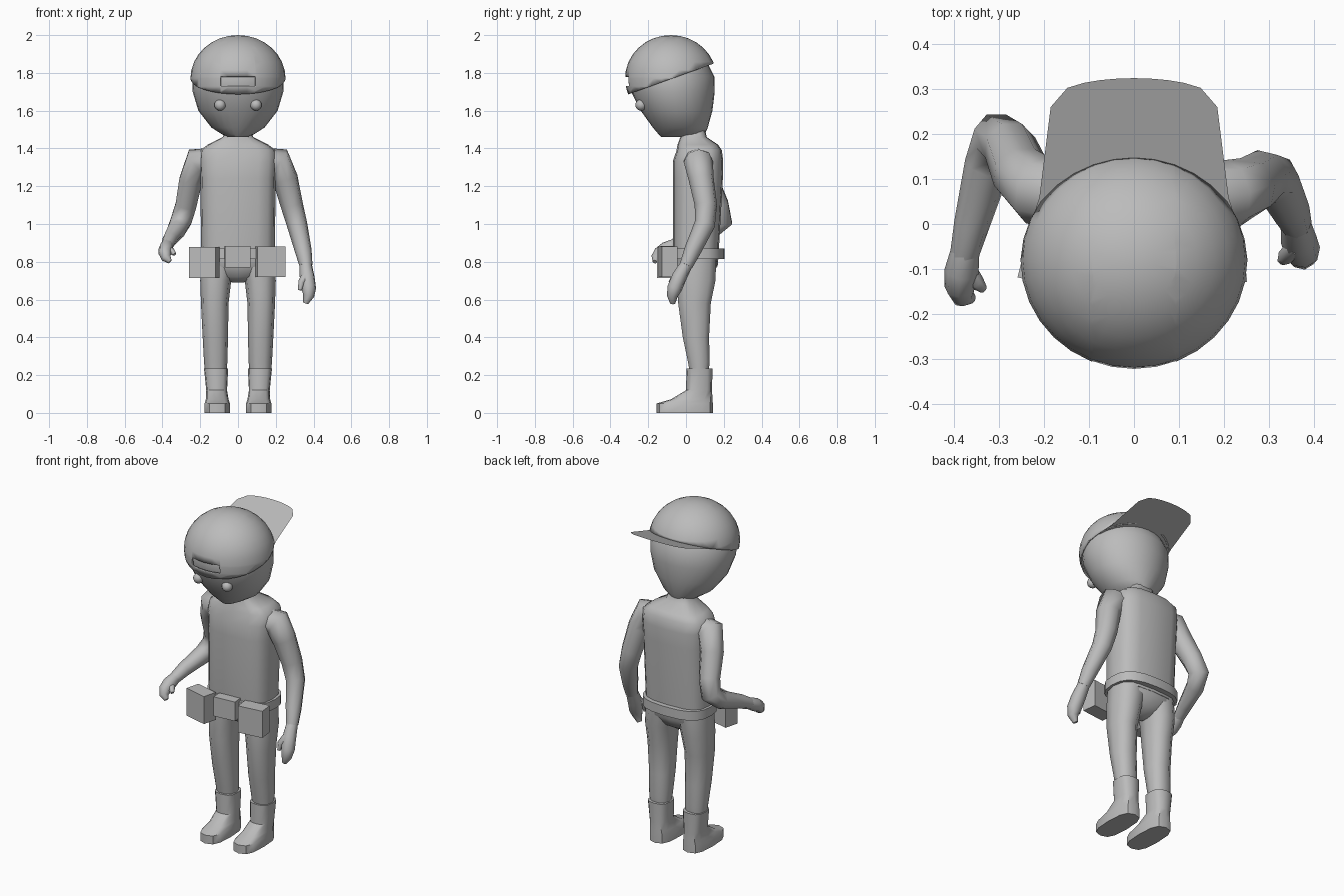
import bpy, bmesh, math
from mathutils import Vector, Matrix

cube = bpy.data.objects.get("Cube")
if cube:
    bpy.data.objects.remove(cube, do_unlink=True)

GREY = (0.5, 0.5, 0.5, 1)
grey = bpy.data.materials.new("plain_grey")
grey.use_nodes = True
grey.diffuse_color = GREY
grey.node_tree.nodes["Principled BSDF"].inputs["Base Color"].default_value = GREY


def finish(name, bm, angle=40):
    bmesh.ops.recalc_face_normals(bm, faces=bm.faces)
    mesh = bpy.data.meshes.new(name)
    bm.to_mesh(mesh)
    bm.free()
    mesh.materials.append(grey)
    obj = bpy.data.objects.new(name, mesh)
    bpy.context.collection.objects.link(obj)
    bpy.ops.object.select_all(action='DESELECT')
    obj.select_set(True)
    bpy.context.view_layer.objects.active = obj
    bpy.ops.object.shade_smooth_by_angle(angle=math.radians(angle))
    return obj


def skin(name, loops, angle=40):
    """Bridge a list of equal point loops and cap both ends."""
    bm = bmesh.new()
    rings = [[bm.verts.new(p) for p in loop] for loop in loops]
    n = len(rings[0])
    for a, b in zip(rings, rings[1:]):
        for i in range(n):
            j = (i + 1) % n
            bm.faces.new((a[i], a[j], b[j], b[i]))
    bm.faces.new(rings[0])
    bm.faces.new(rings[-1])
    return finish(name, bm, angle)


def stack(name, rows, sides=16, power=1.0, angle=40):
    """Loft level rings given as (z, centre x, half width, front y, back y)."""
    def shape(v):
        return math.copysign(abs(v) ** power, v)
    loops = []
    for z, cx, half, front, back in rows:
        loops.append([Vector((cx + half * shape(math.cos(t)),
                              (front + back) / 2 + (back - front) / 2 * shape(math.sin(t)), z))
                      for t in (math.tau * i / sides for i in range(sides))])
    return skin(name, loops, angle)


def limb(name, path, sides=8):
    """Sweep a round section along (x, y, z, radius) points."""
    pts = [Vector(p[:3]) for p in path]
    last = len(pts) - 1
    quat, old, loops = None, None, []
    for i, p in enumerate(pts):
        t = (pts[min(i + 1, last)] - pts[max(i - 1, 0)]).normalized()
        quat = old.rotation_difference(t) @ quat if old else t.to_track_quat('Z', 'Y')
        old = t
        loops.append([p + quat @ Vector((math.cos(a), math.sin(a), 0)) * path[i][3]
                      for a in (math.tau * k / sides for k in range(sides))])
    return skin(name, loops, 60)


def box(name, centre, size, turn=0):
    bm = bmesh.new()
    bmesh.ops.create_cube(bm, size=1, matrix=Matrix.Translation(centre)
                          @ Matrix.Rotation(turn, 4, 'Z') @ Matrix.Diagonal((*size, 1)))
    return finish(name, bm, 30)


# Head tapering to the chin
stack("head", [(1.46, 0, .05, -.13, .05), (1.475, 0, .085, -.145, .1),
               (1.51, 0, .14, -.175, .115), (1.6, 0, .21, -.24, .14),
               (1.7, 0, .24, -.29, .152), (1.78, 0, .242, -.305, .15),
               (1.86, 0, .21, -.27, .11), (1.95, 0, .12, -.18, .03)], 28)
for side, label in ((1, "left"), (-1, "right")):
    bm = bmesh.new()
    bmesh.ops.create_uvsphere(bm, u_segments=12, v_segments=8, radius=.03,
                              matrix=Matrix.Translation((side * .095, -.238, 1.63)))
    finish(label + "_eye", bm)

# Backward cap: tilted dome with an opening above the strap
RIM, SLOPE = Vector((0, -.31, 1.685)), .36
bm = bmesh.new()
bmesh.ops.create_uvsphere(bm, u_segments=32, v_segments=16, radius=1,
                          matrix=Matrix.Translation((0, -.08, 1.77))
                          @ Matrix.Diagonal((.252, .243, .23, 1)))


def slice_mesh(point, normal, clear=False):
    geom = bm.verts[:] + bm.edges[:] + bm.faces[:]
    bmesh.ops.bisect_plane(bm, geom=geom, plane_co=point, plane_no=normal, clear_inner=clear)


slice_mesh(RIM, Vector((0, -SLOPE, 1)), True)
for x in (-.092, .092):
    slice_mesh((x, 0, 0), (1, 0, 0))
for z in (1.73, 1.78):
    slice_mesh((0, 0, z), (0, 0, 1))
hole = [f for f in bm.faces for c in [f.calc_center_median()]
        if abs(c.x) < .092 and 1.73 < c.z < 1.78 and c.y < -.2]
bmesh.ops.delete(bm, geom=hole, context='FACES')
cap = finish("cap_dome", bm)
shell = cap.modifiers.new("thickness", 'SOLIDIFY')
shell.thickness = .008

# Flat brim with a curved outer edge
outline = [(.235, -.02), (.21, .06)]
outline += [(.185 * math.cos(t), .26 + .064 * math.sin(t) ** .8)
            for t in (math.acos(1 - i / 5) for i in range(11))]
outline += [(-.21, .06), (-.235, -.02)]
bm = bmesh.new()
bm.faces.new([bm.verts.new((x, y, RIM.z + SLOPE * (y - RIM.y))) for x, y in outline])
finish("cap_brim", bm)

# Torso with neck, and pelvis
stack("torso", [(.8, 0, .19, -.06, .17), (.88, 0, .195, -.07, .175),
                (1.24, 0, .2, -.07, .195), (1.33, 0, .205, -.07, .197),
                (1.39, 0, .2, -.05, .19), (1.42, 0, .16, -.045, .17),
                (1.46, 0, .08, -.03, .11), (1.5, 0, .07, -.03, .1)], 16, .65, 50)
stack("pelvis", [(.69, 0, .03, .02, .08), (.72, 0, .1, -.03, .13),
                 (.78, 0, .185, -.055, .168), (.86, 0, .19, -.06, .17)], 16, .75, 60)

# Belt and pouches
stack("belt", [(.815, 0, .208, -.085, .203), (.87, 0, .208, -.085, .203)], 20, .75)
box("left_pouch", (.172, -.095, .8), (.15, .085, .16), .12)
box("right_pouch", (-.178, -.095, .797), (.145, .085, .165), -.25)
box("middle_pouch", (-.003, -.1, .827), (.135, .06, .115), .08)

# Legs and boots
for side, label in ((1, "left"), (-1, "right")):
    stack(label + "_leg", [(.2, side * .118, .055, .02, .12), (.27, side * .118, .062, .008, .128),
                           (.4, side * .12, .067, -.02, .125), (.58, side * .123, .073, -.045, .135),
                           (.7, side * .118, .082, -.05, .16), (.82, side * .1, .095, -.05, .165)],
          10, .85, 60)
    stack(label + "_boot", [(0, side * .11, .067, -.155, .142), (.05, side * .11, .067, -.155, .142),
                            (.072, side * .11, .06, -.08, .14), (.12, side * .113, .055, .0, .138),
                            (.235, side * .116, .064, .003, .14)], 12, .7)

# Left arm hanging down, right arm bent back at the elbow
limb("left_arm", [(.12, .06, 1.33, .075), (.215, .065, 1.33, .078), (.25, .08, 1.24, .068),
                  (.285, .105, 1.1, .06), (.312, .1, 1.0, .055), (.345, .035, .86, .045),
                  (.36, .0, .78, .035)])
limb("right_arm", [(-.12, .06, 1.33, .075), (-.215, .075, 1.33, .078), (-.25, .11, 1.23, .066),
                   (-.275, .17, 1.1, .06), (-.3, .19, 1.02, .06), (-.325, .13, .97, .052),
                   (-.36, .0, .92, .04), (-.377, -.07, .885, .032)])

# Hands: palm with curled fingers, and a thumb
limb("left_hand", [(.358, .005, .79, .033), (.366, -.035, .72, .04), (.374, -.06, .66, .04),
                   (.374, -.072, .62, .03), (.358, -.07, .58, .014)])
limb("left_thumb", [(.357, -.05, .73, .02), (.335, -.075, .69, .018), (.328, -.08, .65, .01)], 6)
limb("right_hand", [(-.375, -.06, .89, .032), (-.383, -.105, .868, .038), (-.387, -.14, .845, .034),
                    (-.38, -.16, .82, .026), (-.36, -.165, .8, .012)])
limb("right_thumb", [(-.37, -.1, .865, .02), (-.35, -.13, .855, .018), (-.335, -.145, .84, .01)], 6)
